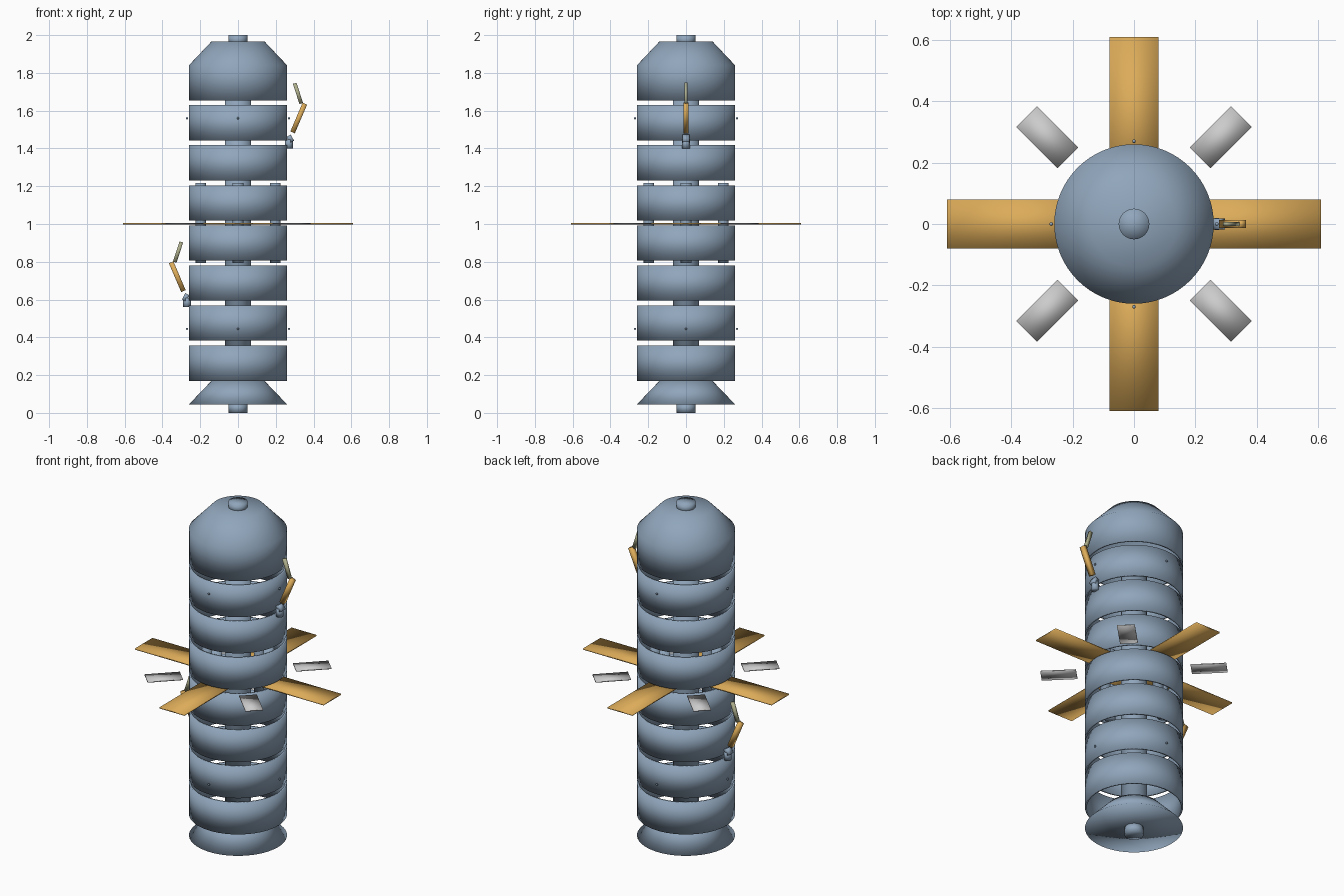
import bpy, bmesh, math
from mathutils import Matrix, Vector

if "Cube" in bpy.data.objects:
    bpy.data.objects.remove(bpy.data.objects["Cube"])


def material(name, rgb):
    m = bpy.data.materials.new(name)
    m.diffuse_color = (*rgb, 1)
    m.use_nodes = True
    m.node_tree.nodes["Principled BSDF"].inputs["Base Color"].default_value = m.diffuse_color
    return m


BLUE = material("hull_blue", (0.28, 0.38, 0.50))
GOLD = material("panel_gold", (0.72, 0.41, 0.10))
KHAKI = material("arm_khaki", (0.42, 0.42, 0.26))
SILVER = material("radiator_silver", (0.65, 0.65, 0.67))


def finish(name, bm, mat):
    bmesh.ops.recalc_face_normals(bm, faces=bm.faces)
    me = bpy.data.meshes.new(name)
    bm.to_mesh(me)
    bm.free()
    me.materials.append(mat)
    me.polygons.foreach_set("use_smooth", [True] * len(me.polygons))
    ob = bpy.data.objects.new(name, me)
    bpy.context.collection.objects.link(ob)
    return ob


def lathe(name, profile, mat=BLUE, x=0, y=0, n=64):
    """Revolve (radius, z) points around a vertical axis."""
    bm = bmesh.new()
    vs = [bm.verts.new((r, 0, z)) for r, z in profile]
    es = [bm.edges.new(p) for p in zip(vs, vs[1:])]
    bmesh.ops.spin(bm, geom=vs + es, cent=(0, 0, 0), axis=(0, 0, 1),
                   angle=2 * math.pi, steps=n, use_merge=True)
    bmesh.ops.remove_doubles(bm, verts=bm.verts, dist=1e-5)
    bmesh.ops.translate(bm, verts=bm.verts, vec=(x, y, 0))
    return finish(name, bm, mat)


def cylinder(name, r, z0, z1, **kw):
    return lathe(name, [(0, z0), (r, z0), (r, z1), (0, z1)], **kw)


def box(name, size, mat, matrix):
    bm = bmesh.new()
    bmesh.ops.create_cube(bm, size=1, matrix=matrix @ Matrix.Diagonal((*size, 1)))
    return finish(name, bm, mat)


def link(name, a, b, width, depth, mat):
    """Box bar between two (x, z) points in the y = 0 plane."""
    a, b = Vector((a[0], 0, a[1])), Vector((b[0], 0, b[1]))
    d = b - a
    rot = Matrix.Rotation(math.atan2(d.x, d.z), 4, 'Y')
    return box(name, (width, depth, d.length), mat, Matrix.Translation((a + b) / 2) @ rot)


R, WALL = 0.26, 0.01

# Hollow hull rings
for i in range(7):
    z0 = 0.17 + 0.212 * i
    z1 = z0 + 0.187
    lathe(f"hull_ring_{i + 1}", [(R, z0), (R, z1), (R - WALL, z1), (R - WALL, z0), (R, z0)])

# Nose shell, tail cone, core and end pins
lathe("nose", [(0, 1.955), (0.135, 1.955), (R - WALL, 1.836), (R - WALL, 1.653),
               (R, 1.653), (R, 1.84), (0.14, 1.967), (0, 1.967)])
lathe("tail_cone", [(0, 0.045), (R, 0.045), (0.14, 0.17), (0, 0.17)])
cylinder("core", 0.07, 0.17, 1.70, n=32)
cylinder("nose_pin", 0.05, 1.95, 2.0, n=32)
cylinder("tail_pin", 0.05, 0.0, 0.05, n=32)

for k in range(4):
    a = k * math.pi / 2
    c, s = math.cos(a), math.sin(a)
    spin = Matrix.Rotation(a, 4, 'Z')
    # Internal tanks
    cylinder(f"tank_{k + 1}", 0.028, 0.793, 1.216, x=0.198 * c, y=0.198 * s, n=20)
    # Solar panels, from core outwards
    box(f"solar_panel_{k + 1}", (0.54, 0.16, 0.008), GOLD,
        spin @ Matrix.Translation((0.34, 0, 1.002)))
    # Diagonal radiators
    box(f"radiator_{k + 1}", (0.19, 0.095, 0.006), SILVER,
        Matrix.Rotation(a + math.pi / 4, 4, 'Z') @ Matrix.Translation((0.40, 0, 1.002)))
    # Small thruster studs
    for j, z in enumerate((0.445, 1.56)):
        bm = bmesh.new()
        bmesh.ops.create_uvsphere(bm, u_segments=10, v_segments=6, radius=0.006,
                                  matrix=Matrix.Translation((0.270 * c, 0.270 * s, z)))
        finish(f"thruster_{k + 1}_{j + 1}", bm, BLUE)

# Two folded robot arms on opposite sides
for tag, s, dz in (("upper", 1, 0), ("lower", -1, -0.84)):
    def p(x, z):
        return (s * x, z + dz)
    cylinder(f"{tag}_arm_base", 0.02, 1.40 + dz, 1.448 + dz, x=s * 0.27, n=20)
    link(f"{tag}_arm_shoulder", p(0.285, 1.435), p(0.268, 1.468), 0.026, 0.036, BLUE)
    link(f"{tag}_arm_boom", p(0.289, 1.485), p(0.354, 1.637), 0.026, 0.026, GOLD)
    link(f"{tag}_arm_forearm", p(0.335, 1.638), p(0.300, 1.745), 0.02, 0.014, KHAKI)
